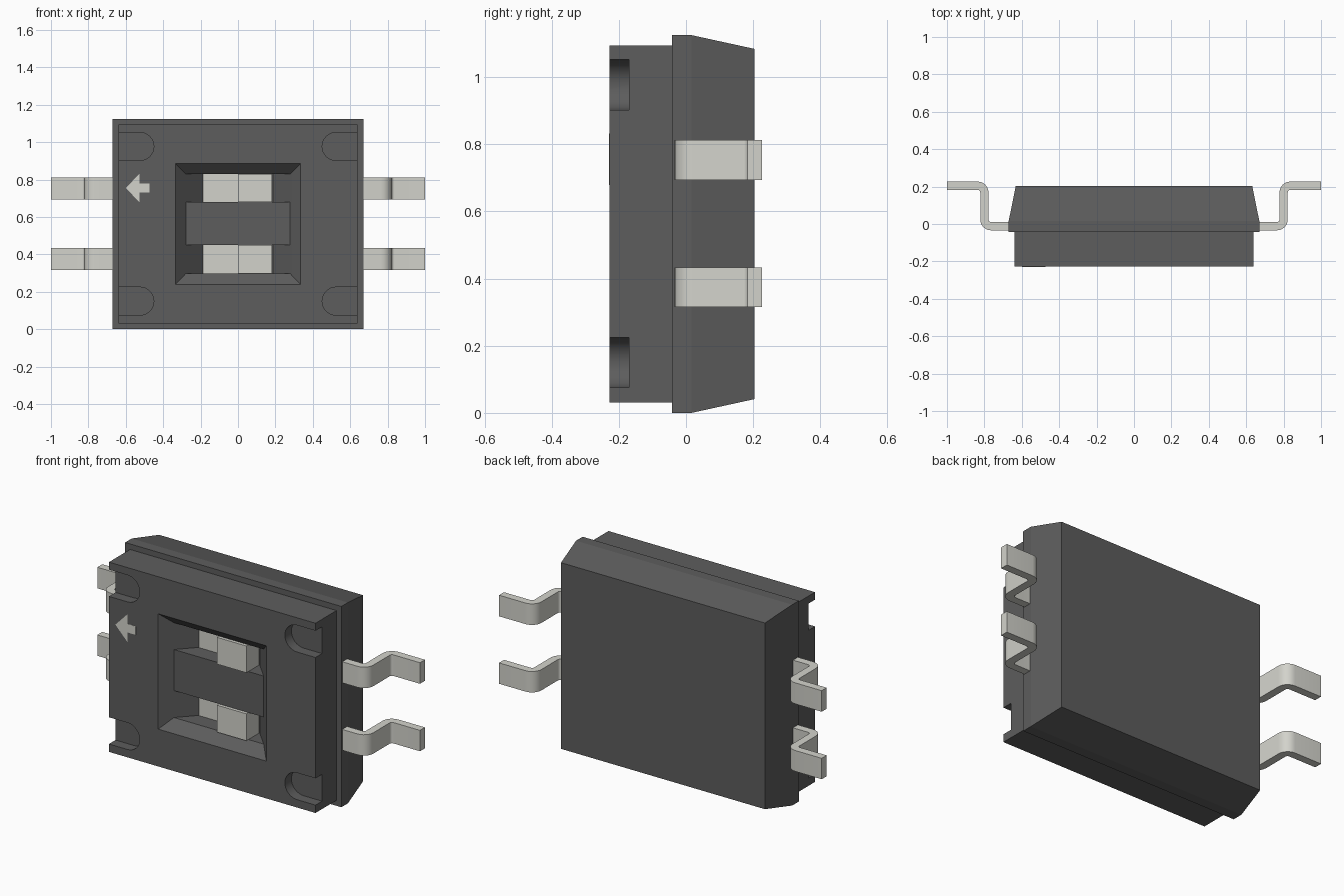
import bpy, bmesh, math

if "Cube" in bpy.data.objects:
    bpy.data.objects.remove(bpy.data.objects["Cube"])

FRONT = -0.228


def material(name, rgb):
    m = bpy.data.materials.new(name)
    m.diffuse_color = (*rgb, 1)
    m.use_nodes = True
    m.node_tree.nodes["Principled BSDF"].inputs["Base Color"].default_value = m.diffuse_color
    return m


DARK = material("dark_plastic", (0.11, 0.11, 0.11))
LIGHT = material("light_metal", (0.65, 0.65, 0.60))


def loft(name, rings, mat=None):
    """Closed solid through equal-sized rings of 3D points."""
    bm = bmesh.new()
    vs = [[bm.verts.new(p) for p in ring] for ring in rings]
    n = len(vs[0])
    for a, b in zip(vs, vs[1:]):
        for i in range(n):
            j = (i + 1) % n
            bm.faces.new((a[i], a[j], b[j], b[i]))
    bm.faces.new(vs[0])
    bm.faces.new(vs[-1])
    bmesh.ops.recalc_face_normals(bm, faces=bm.faces)
    me = bpy.data.meshes.new(name)
    bm.to_mesh(me)
    bm.free()
    ob = bpy.data.objects.new(name, me)
    bpy.context.collection.objects.link(ob)
    if mat:
        me.materials.append(mat)
    return ob


def rect(x0, x1, z0, z1, y):
    return [(x0, y, z0), (x1, y, z0), (x1, y, z1), (x0, y, z1)]


def box(name, x0, x1, y0, y1, z0, z1, mat):
    return loft(name, [rect(x0, x1, z0, z1, y0), rect(x0, x1, z0, z1, y1)], mat)


def prism_y(name, pts, y0, y1, mat=None):
    return loft(name, [[(x, y, z) for x, z in pts] for y in (y0, y1)], mat)


def activate(ob):
    bpy.ops.object.select_all(action='DESELECT')
    ob.select_set(True)
    bpy.context.view_layer.objects.active = ob


def smooth(ob):
    activate(ob)
    bpy.ops.object.shade_smooth_by_angle(angle=math.radians(30))


def cut(ob, cutter):
    cutter.hide_render = True
    mod = ob.modifiers.new("cut", 'BOOLEAN')
    mod.operation = 'DIFFERENCE'
    mod.solver = 'EXACT'
    mod.object = cutter
    activate(ob)
    bpy.ops.object.modifier_apply(modifier=mod.name)
    bpy.data.objects.remove(cutter)


# Base: straight rim, then tapering to the back
loft("base", [rect(-0.67, 0.67, 0, 1.125, -0.042),
              rect(-0.67, 0.67, 0, 1.125, 0.016),
              rect(-0.632, 0.632, 0.041, 1.084, 0.204)], DARK)

# Cover with a funnel-shaped window and four side notches
cover = box("cover", -0.64, 0.64, FRONT, -0.035, 0.031, 1.094, DARK)
cut(cover, loft("window_cutter", [rect(-0.345, 0.345, 0.23, 0.896, FRONT - 0.01),
                                  rect(-0.278, 0.278, 0.298, 0.829, -0.17),
                                  rect(-0.188, 0.188, 0.298, 0.829, -0.075)]))
for s in (-1, 1):
    for zc in (0.15, 0.977):
        arc = [math.pi * (0.5 + i / 16) for i in range(17)]
        pts = [(s * (0.525 + 0.075 * math.cos(a)), zc + 0.075 * math.sin(a)) for a in arc]
        pts += [(s * 0.7, zc - 0.075), (s * 0.7, zc + 0.075)]
        cut(cover, prism_y("notch_cutter", pts, FRONT - 0.02, -0.17))
smooth(cover)

# Bar across the window, with raised sliders and sunken contacts above and below
box("window_bar", -0.278, 0.278, -0.17, -0.06, 0.449, 0.679, DARK)
for z0, z1 in ((0.298, 0.449), (0.679, 0.829)):
    box("slider_post", 0, 0.183, -0.188, -0.06, z0, z1, LIGHT)
    box("contact_plate", -0.188, 0, -0.078, -0.06, z0, z1, LIGHT)

# Direction arrow
prism_y("arrow_mark", [(-0.60, 0.755), (-0.526, 0.678), (-0.526, 0.731), (-0.474, 0.731),
                       (-0.474, 0.779), (-0.526, 0.779), (-0.526, 0.832)],
        FRONT - 0.001, FRONT + 0.01, LIGHT)

# Bent pins: strip profile in the xy plane, extruded along z
T, R, LEG, Y0, Y1 = 0.022, 0.036, 0.80, -0.012, 0.205


def side(off):
    """Strip outline offset from the centreline; positive is toward the outside of the first bend."""
    q = [math.pi / 2 * i / 6 for i in range(7)]
    pts = [(0.60, Y0 - off)]
    pts += [(LEG - R + (R + off) * math.sin(a), Y0 + R - (R + off) * math.cos(a)) for a in q]
    pts += [(LEG + R - (R - off) * math.cos(a), Y1 - R + (R - off) * math.sin(a)) for a in q]
    return pts + [(1.0, Y1 - off)]


strip = side(T) + side(-T)[::-1]
for s in (-1, 1):
    for z0, z1 in ((0.316, 0.433), (0.694, 0.812)):
        smooth(loft("pin", [[(s * x, y, z) for x, y in strip] for z in (z0, z1)], LIGHT))
